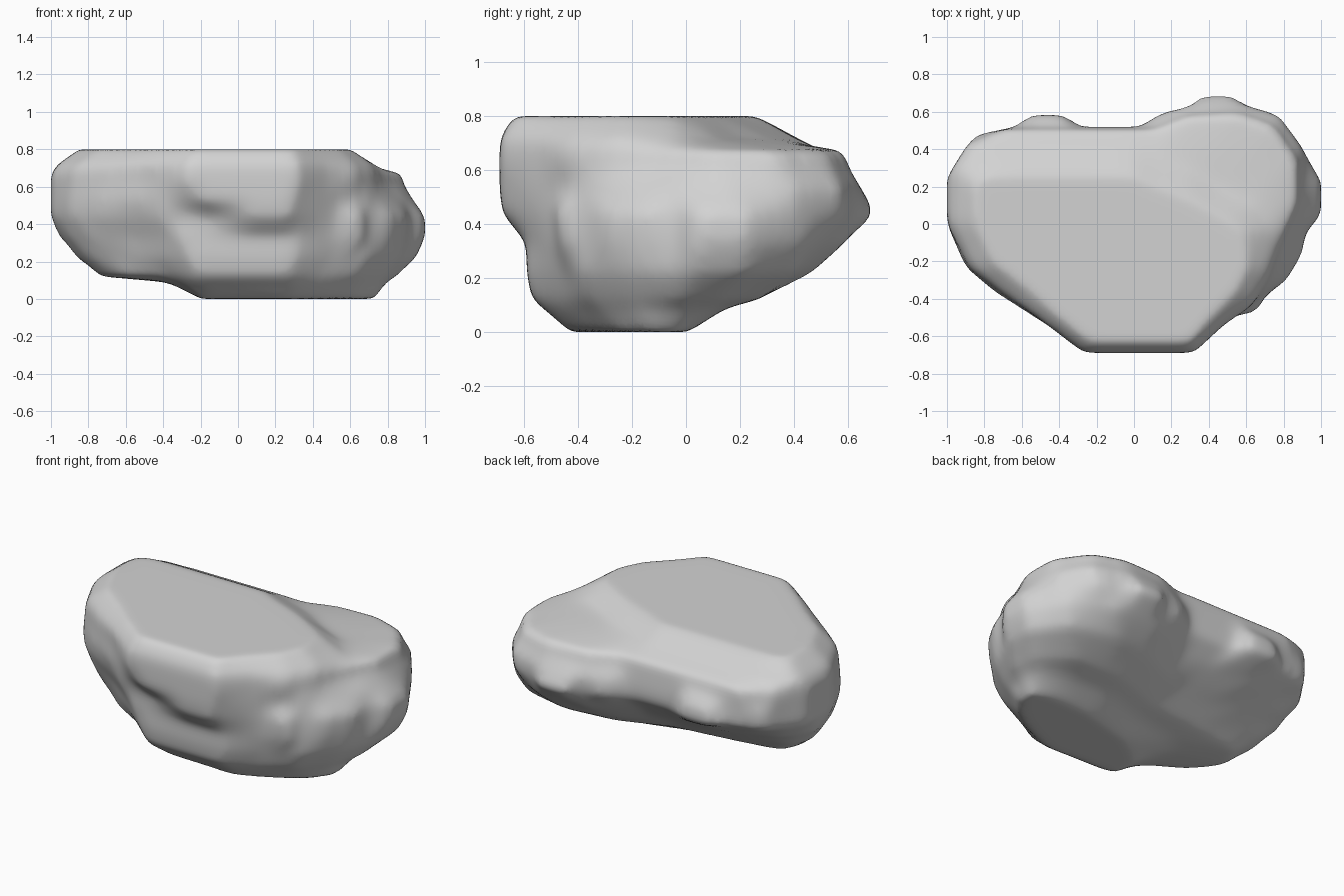
import bpy
import bmesh
from math import cos, sin, tau
from mathutils import Vector
from mathutils.geometry import intersect_line_line_2d

default_cube = bpy.data.objects.get("Cube")
if default_cube:
    bpy.data.objects.remove(default_cube, do_unlink=True)

UNIT = 0.1                    # outlines are given in tenths
CORE = Vector((1.5, -2))      # a point inside every outline
SIDES = 180                   # corners of each resampled ring
REACH = 30

# Outlines of the boulder, from the foot to the flat top
foot = [(-2, -4.1), (2.8, -4.3), (4.5, -3.6), (6.2, -2.6), (7.3, -1.4),
        (7.3, -.2), (6, .2), (3, 0), (0, -.8), (-2, -2.2)]
heel = [(-4, -1.2), (-3.6, -3.6), (-2.3, -5.3), (2.8, -5.3), (4.3, -4.5),
        (6.4, -3.3), (7.6, -1.8), (8, -.2), (7.7, .9), (6, 1.5), (3, 1.5),
        (0, .4), (-3, -.2)]
lower_ledge = [(-7.5, -1), (-6.2, -2.8), (-3.8, -4.1), (-2.2, -5.7),
               (2.7, -5.7), (4.3, -4.7), (6.4, -3.7), (7.8, -2), (8.5, -.3),
               (8.3, 1.3), (6.5, 2.7), (3, 2.6), (0, 1.5), (-4, 1),
               (-6.8, .6)]
lower_belly = [(-8.7, 0), (-8, -2), (-6, -3.3), (-4.3, -4.5), (-2.5, -5.9),
               (3, -5.9), (5, -4.7), (7, -3.9), (8.5, -2), (9.5, .4),
               (9.5, 2.2), (8, 4), (5, 4.7), (2, 4), (-1, 2.7), (-5, 2.2),
               (-8, 1.5)]
belly = [(-9.6, 1), (-9, -1.5), (-8, -2.7), (-5.5, -4), (-3, -5.9),
         (3.2, -5.9), (5.2, -4.9), (6.6, -4.6), (7, -3.9), (8.1, -3),
         (8.9, -1.7), (9.2, -.4), (10, .4), (10, 2.3), (8.6, 4.4), (6, 5.9),
         (3, 5.7), (0, 4.2), (-5, 4), (-8.4, 2.9)]
bulge = [(-10, 2.5), (-10, 0), (-9, -2.3), (-7.5, -3.5), (-5.5, -4.6),
         (-4, -5.7), (-1.5, -6), (.8, -6.8), (2.7, -6.8), (3.8, -6),
         (5.2, -5), (6.6, -4.7), (7, -3.8), (8.2, -3), (9, -1.6), (9.2, -.4),
         (10, .5), (10, 2.3), (9, 4.1), (7.6, 5.9), (6, 6.3), (5.3, 7),
         (3.7, 7), (3, 6.2), (1.5, 6), (.3, 5.2), (-2.9, 5.2), (-3.7, 5.9),
         (-5.6, 5.9), (-6.4, 5.2), (-8.5, 4.7)]
shoulder = [(-10, 2.5), (-10, 0), (-9, -2.3), (-7.5, -3.6), (-5.5, -4.9),
            (-4, -5.8), (-1.8, -6.9), (2.9, -6.9), (4.3, -5.8), (5.7, -4.6),
            (7, -3.7), (8, -2.2), (9, -.2), (9.4, 1.5), (9, 4.1), (7.8, 5.8),
            (5.5, 6.5), (3.5, 6.5), (1.5, 5.9), (.3, 5.2), (-3, 5.2),
            (-3.9, 5.8), (-5.4, 5.8), (-6.2, 5.2), (-8.5, 4.8)]
upper_rim = [(-10, 2.5), (-10, 0), (-8.8, -2.4), (-7, -3.8), (-5, -5.1),
             (-2.7, -6.9), (3.2, -6.9), (4.8, -5.4), (6.3, -4.4), (7.2, -3),
             (7.9, -1), (8.8, 1), (8.8, 3.4), (7.5, 5.3), (5.5, 6),
             (2.7, 5.8), (1, 5.1), (-7, 5.1), (-8.9, 4.3)]
top_step = [(-9.7, 3), (-9.7, 0), (-8.6, -2.4), (-6.7, -3.9), (-4.6, -5.5),
            (-2.6, -6.9), (3.2, -6.9), (4.8, -5.4), (6.3, -4.1), (7.2, -2.5),
            (7.4, -.3), (6.5, 1), (4.5, 2), (3, 3), (1.5, 3.6), (0, 4.1),
            (-8.3, 4.2)]
flat_top = [(-8.5, 2.2), (-8.5, 0), (-7.4, -2.2), (-5.6, -3.6),
            (-3.8, -5.2), (-2.3, -6.4), (2.9, -6.4), (4.2, -5), (5.4, -3.7),
            (6.1, -2.3), (5.9, -.4), (4.5, .5), (3, 1.3), (1.2, 2),
            (0, 2.6), (-7.8, 2.6)]

rings = [(0, foot), (.09, heel), (.12, lower_ledge), (.22, lower_belly),
         (.33, belly), (.44, bulge), (.53, shoulder), (.62, upper_rim),
         (.67, upper_rim), (.715, top_step), (.8, flat_top)]


def resample(outline):
    """Find where evenly turned rays from the core leave the outline."""
    corners = [Vector(point) for point in outline]
    points = []
    for i in range(SIDES):
        angle = tau * (i + .37) / SIDES
        tip = CORE + REACH * Vector((cos(angle), sin(angle)))
        hits = [intersect_line_line_2d(CORE, tip, a, b)
                for a, b in zip(corners, corners[1:] + corners[:1])]
        points.append(max((h for h in hits if h),
                          key=lambda h: (h - CORE).length))
    return points


# Loft a skin through the rings and close both ends
bm = bmesh.new()
skin = [[bm.verts.new((p.x * UNIT, p.y * UNIT, z)) for p in resample(outline)]
        for z, outline in rings]
for lower, upper in zip(skin, skin[1:]):
    for i in range(SIDES):
        j = (i + 1) % SIDES
        bm.faces.new((lower[i], lower[j], upper[j], upper[i]))
bm.faces.new(skin[0][::-1])
bm.faces.new(skin[-1])
mesh = bpy.data.meshes.new("boulder")
bm.to_mesh(mesh)
bm.free()
boulder = bpy.data.objects.new("boulder", mesh)
bpy.context.scene.collection.objects.link(boulder)

# Plain grey stone
stone = bpy.data.materials.new("grey stone")
stone.use_nodes = True
grey = (0.65, 0.65, 0.65, 1.0)
stone.diffuse_color = grey
stone.node_tree.nodes["Principled BSDF"].inputs["Base Color"].default_value = grey
mesh.materials.append(stone)

# Even out the skin and wear down its edges
even = boulder.modifiers.new("even", "REMESH")
even.mode = "VOXEL"
even.voxel_size = 0.025
even.use_smooth_shade = True
wear = boulder.modifiers.new("wear", "SMOOTH")
wear.factor = 0.5
wear.iterations = 14
